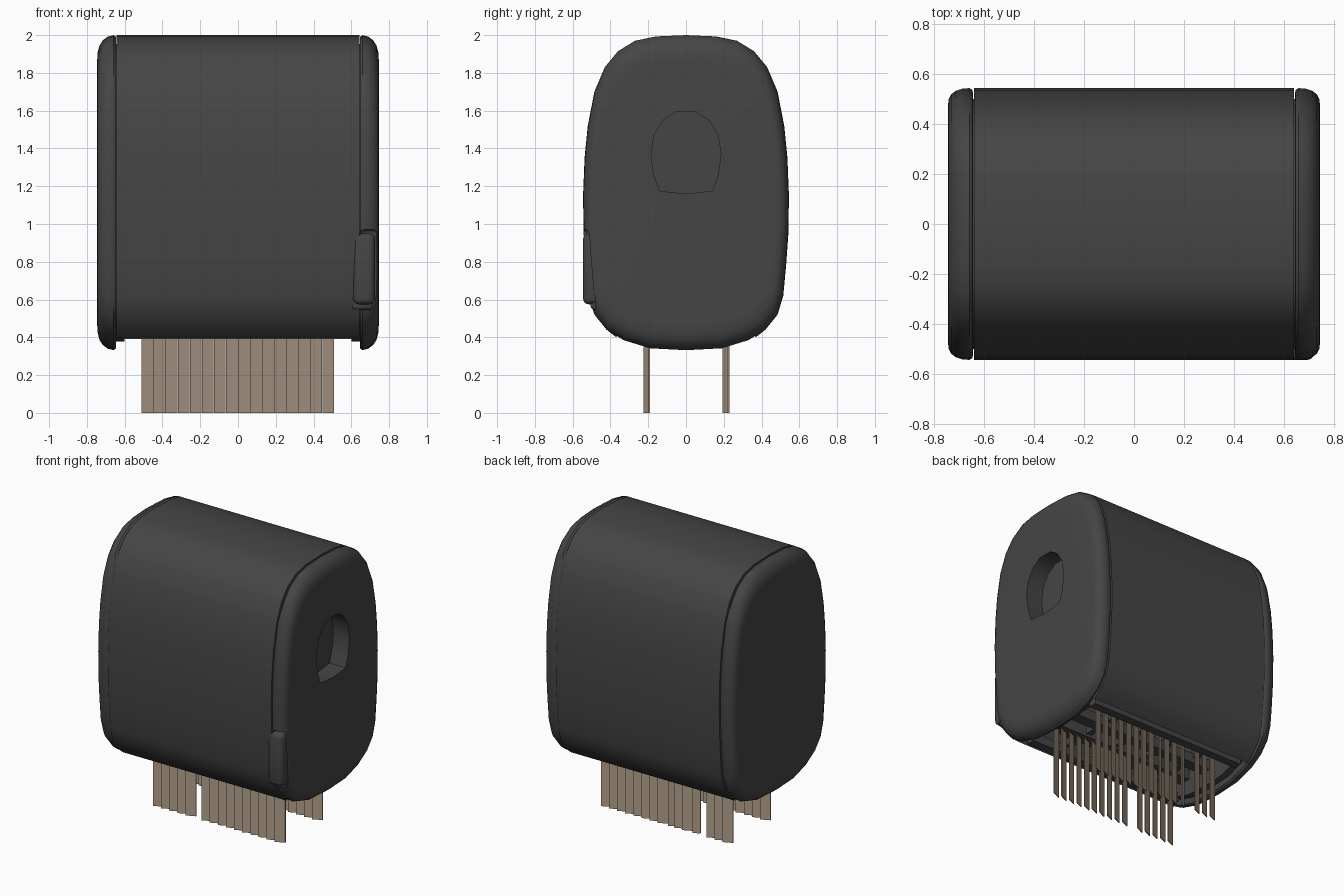
import bpy, bmesh, math
from mathutils import Matrix

if "Cube" in bpy.data.objects:
    bpy.data.objects.remove(bpy.data.objects["Cube"])

ZC = 1.165  # height of the housing's middle


def material(name, rgb):
    m = bpy.data.materials.new(name)
    m.diffuse_color = (*rgb, 1)
    m.use_nodes = True
    m.node_tree.nodes["Principled BSDF"].inputs["Base Color"].default_value = m.diffuse_color
    return m


GREY = material("charcoal plastic", (0.06, 0.06, 0.06))
TAN = material("tan blade", (0.45, 0.35, 0.26))


def finish(bm, name, mat, smooth=True):
    bmesh.ops.recalc_face_normals(bm, faces=bm.faces)
    me = bpy.data.meshes.new(name)
    bm.to_mesh(me)
    bm.free()
    ob = bpy.data.objects.new(name, me)
    bpy.context.collection.objects.link(ob)
    me.materials.append(mat)
    if smooth:
        activate(ob)
        bpy.ops.object.shade_smooth_by_angle(angle=math.radians(40))
    return ob


def activate(ob):
    bpy.ops.object.select_all(action='DESELECT')
    ob.select_set(True)
    bpy.context.view_layer.objects.active = ob


def loft(name, rings, mat=GREY, smooth=True):
    """Skin closed rings of 3D points and cap both ends."""
    bm = bmesh.new()
    vs = [[bm.verts.new(p) for p in r] for r in rings]
    n = len(vs[0])
    for a, b in zip(vs, vs[1:]):
        for i in range(n):
            bm.faces.new((a[i], a[(i + 1) % n], b[(i + 1) % n], b[i]))
    bm.faces.new(vs[0])
    bm.faces.new(vs[-1])
    return finish(bm, name, mat, smooth)


def box(name, lo, hi, mat=GREY, bevel=0.0):
    bm = bmesh.new()
    size = [h - l for l, h in zip(lo, hi)]
    mid = [(h + l) / 2 for l, h in zip(lo, hi)]
    bmesh.ops.create_cube(bm, size=1, matrix=Matrix.Translation(mid) @ Matrix.Diagonal((*size, 1)))
    if bevel:
        bmesh.ops.bevel(bm, geom=bm.edges[:], offset=bevel, segments=3, profile=0.5, affect='EDGES')
    return finish(bm, name, mat, bool(bevel))


def cut(ob, cutter):
    mod = ob.modifiers.new("cut", 'BOOLEAN')
    mod.operation, mod.object, mod.solver = 'DIFFERENCE', cutter, 'EXACT'
    activate(ob)
    bpy.ops.object.modifier_apply(modifier=mod.name)
    bpy.data.objects.remove(cutter)
    bpy.ops.object.shade_smooth_by_angle(angle=math.radians(40))


# Half outline of the housing seen from the side (y, z), top to bottom
HALF = [(0.0, 2.0), (0.16, 1.993), (0.27, 1.97), (0.36, 1.915), (0.43, 1.83), (0.485, 1.70),
        (0.52, 1.52), (0.537, 1.35), (0.545, 1.15), (0.542, 0.95), (0.53, 0.78), (0.515, 0.62),
        (0.485, 0.52), (0.42, 0.44)]
BOTTOM = [(0.33, 0.385), (0.19, 0.342), (0.0, 0.332)]


def ring(x, sy, sz):
    half = HALF + BOTTOM
    full = half + [(-y, z) for y, z in half[-2:0:-1]]
    return [(x, y * sy, ZC + (z - ZC) * sz) for y, z in full]


# Wrapped wall, open underneath
arc = HALF + [(0.37, 0.40)]
outer = [(-y, z) for y, z in arc[:0:-1]] + arc
inner = [(y * 0.93, max(0.40, ZC + (z - ZC) * 0.955)) for y, z in outer[::-1]]
loft("housing_wall", [[(x, y, z) for y, z in outer + inner] for x in (-0.642, 0.642)])

# Rounded end caps with a seam groove
CAP = [(0.60, 0.92, 0.945), (0.645, 0.92, 0.945), (0.647, 0.985, 0.99), (0.66, 1.0, 1.0),
       (0.69, 0.995, 0.99), (0.715, 0.98, 0.968), (0.733, 0.955, 0.935),
       (0.743, 0.92, 0.89), (0.746, 0.87, 0.83)]
caps = {s: loft(n, [ring(s * x, a, b) for x, a, b in CAP])
        for s, n in ((-1, "left_end_cap"), (1, "right_end_cap"))}

# Finger window in the right end cap
WINDOW = [(0.0, 1.16), (0.14, 1.175), (0.17, 1.26), (0.185, 1.37), (0.17, 1.47), (0.12, 1.55), (0.05, 1.595)]
win = WINDOW + [(-y, z) for y, z in WINDOW[:0:-1]]
cut(caps[1], loft("window_cutter", [[(x, y, z) for y, z in win] for x in (0.62, 0.85)]))

# Button sitting in a shallow slot on the front right corner
cut(caps[1], box("slot_cutter", (0.648, -0.7, 0.54), (0.735, -0.475, 0.97), bevel=0.02))
box("button", (0.61, -0.545, 0.575), (0.725, -0.45, 0.95), bevel=0.03)
box("button_foot", (0.60, -0.505, 0.545), (0.715, -0.44, 0.61), bevel=0.02)

# Rails and cross bars inside the opening
for s, side in ((-1, "front"), (1, "back")):
    box(side + "_lower_rail", (-0.61, s * 0.31 - 0.03, 0.39), (0.61, s * 0.31 + 0.03, 0.45))
    box(side + "_blade_rail", (-0.61, s * 0.21 - 0.045, 0.50), (0.61, s * 0.21 + 0.045, 0.62))
box("centre_rail", (-0.61, -0.04, 0.48), (0.61, 0.04, 0.55))
for i in range(5):
    x = -0.48 + 0.24 * i
    box(f"cross_bar_{i + 1}", (x - 0.02, -0.46, 0.52), (x + 0.02, 0.46, 0.57))

# Two rows of thin, slightly turned blades, a few of them missing
COUNT, W, T = 16, 1.02 / 16, 0.007
for s, side, missing in ((-1, "front", (5,)), (1, "back", (3,))):
    bm = bmesh.new()
    for i in range(COUNT):
        if i in missing:
            continue
        w = W * (0.7 if side == "back" and i in (4, 7) else 0.98)
        x0 = -0.51 + i * W
        y0, y1 = s * 0.21 - 0.016, s * 0.21 + 0.012
        foot = [(x0, y0), (x0 + w, y1), (x0 + w, y1 + T), (x0, y0 + T)]
        low = [bm.verts.new((x, y, 0.0)) for x, y in foot]
        top = [bm.verts.new((x, y, 0.56)) for x, y in foot]
        bm.faces.new(low)
        bm.faces.new(top)
        for k in range(4):
            bm.faces.new((low[k], low[(k + 1) % 4], top[(k + 1) % 4], top[k]))
    finish(bm, side + "_blades", TAN, False)
